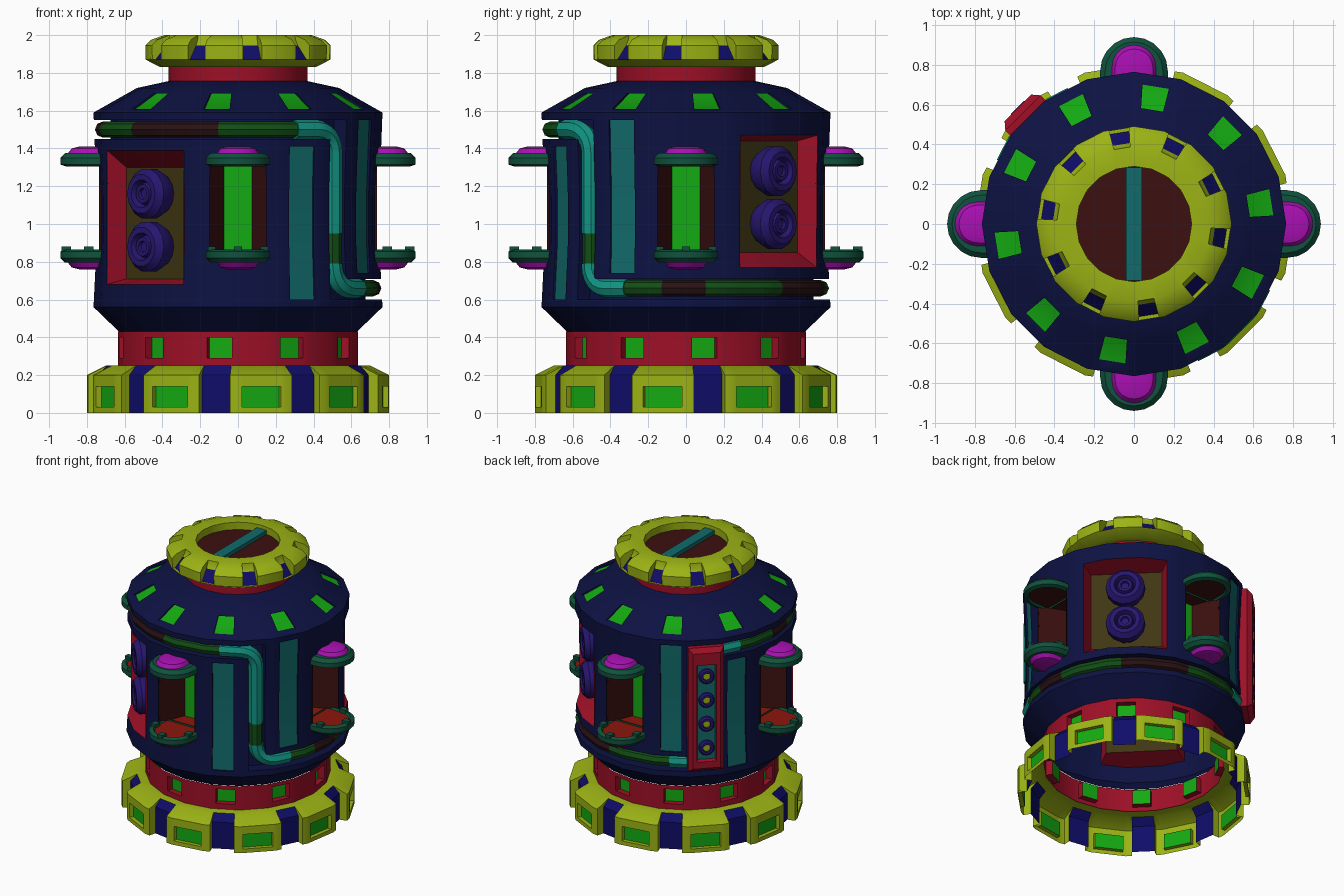
import bpy, bmesh
from math import sin, cos, radians, pi

if "Cube" in bpy.data.objects:
    bpy.data.objects.remove(bpy.data.objects["Cube"])

COL = dict(yellow=(.33, .45, .007), red=(.34, .005, .02), navy=(.004, .006, .055), blue=(.005, .004, .14),
           green=(.007, .4, .006), teal=(.006, .145, .145), brown=(.045, .005, .005), pine=(.005, .085, .047),
           magenta=(.4, .005, .45), olive=(.05, .037, .006), aqua=(.006, .3, .23), moss=(.006, .075, .008),
           umber=(.022, .006, .007), violet=(.02, .008, .16), scarlet=(.26, .008, .004))
NAMES = list(COL)
MATS = []
for key, c in COL.items():
    m = bpy.data.materials.new(key)
    m.diffuse_color = (*c, 1)
    m.use_nodes = True
    m.node_tree.nodes["Principled BSDF"].inputs["Base Color"].default_value = m.diffuse_color
    MATS.append(m)


def finish(name, bm):
    """Orient faces outward, make the object, shade smooth by angle."""
    bmesh.ops.recalc_face_normals(bm, faces=bm.faces[:])
    s = 0
    for f in bm.faces:
        c = f.calc_center_median()
        s += f.calc_area() * (f.normal.x * c.x + f.normal.y * c.y + .05 * f.normal.z * c.z)
    if s < 0:
        bmesh.ops.reverse_faces(bm, faces=bm.faces[:])
    me = bpy.data.meshes.new(name)
    for m in MATS:
        me.materials.append(m)
    bm.to_mesh(me)
    bm.free()
    ob = bpy.data.objects.new(name, me)
    bpy.context.collection.objects.link(ob)
    bpy.ops.object.select_all(action='DESELECT')
    ob.select_set(True)
    bpy.context.view_layer.objects.active = ob
    bpy.ops.object.shade_smooth_by_angle(angle=radians(30))


def face(bm, vs, mat):
    vs = list(dict.fromkeys(vs))
    if len(vs) > 2 and not bm.faces.get(vs):
        bm.faces.new(vs).material_index = NAMES.index(mat)


def P(a, r, z):
    """Point on a 20-sided polygon of corner radius r."""
    k = r * cos(radians(9)) / cos(radians(a % 18 - 9))
    return (k * cos(radians(a)), k * sin(radians(a)), z)


def W(az, u, d, z):
    """Point in a frame facing outward at azimuth az."""
    a = radians(az)
    return (d * cos(a) - u * sin(a), d * sin(a) + u * cos(a), z)


def near(a, centres, half):
    return any(abs((a - c + 180) % 360 - 180) < half for c in centres)


def angles(*groups):
    s = {18.0 * k for k in range(20)}
    for centres, half in groups:
        s |= {round((c + h) % 360, 3) for c in centres for h in (-half, half)}
    return sorted(s)


def lathe(name, rows, angs, cell):
    """Turned shell whose cells can be recessed, recoloured or left open."""
    bm, cache, n = bmesh.new(), {}, len(angs)

    def V(j, i, c):
        k = (j % n, i, round(c[0](rows[i][0]), 4))
        if k not in cache:
            cache[k] = bm.verts.new(P(angs[j % n], k[2], rows[i][1]))
        return cache[k]
    C = [[cell((angs[j] + (angs[(j + 1) % n] - angs[j]) % 360 / 2) % 360, (p[1] + q[1]) / 2)
          for j in range(n)] for p, q in zip(rows, rows[1:])]
    for i in range(len(C)):
        for j in range(n):
            c = C[i][j]
            if not c:
                continue
            face(bm, [V(j, i, c), V(j + 1, i, c), V(j + 1, i + 1, c), V(j, i + 1, c)], c[1])
            e = C[i][(j + 1) % n]
            if e:
                m = max(c, e, key=lambda q: q[0](rows[i][0]) + q[0](rows[i + 1][0]))[1]
                face(bm, [V(j + 1, i, c), V(j + 1, i, e), V(j + 1, i + 1, e), V(j + 1, i + 1, c)], m)
            e = C[i + 1][j] if i + 1 < len(C) else None
            if e:
                m = max(c, e, key=lambda q: q[0](rows[i + 1][0]))[1]
                face(bm, [V(j, i + 1, c), V(j + 1, i + 1, c), V(j + 1, i + 1, e), V(j, i + 1, e)], m)
    finish(name, bm)


def loft(name, loops, mats, cap=None, cap0=None):
    """Bridge closed loops of points, one material per band."""
    bm = bmesh.new()
    L = [[bm.verts.new(p) for p in lp] for lp in loops]
    n = len(L[0])
    for A, B, m in zip(L, L[1:], mats):
        for k in range(n):
            face(bm, [A[k], A[(k + 1) % n], B[(k + 1) % n], B[k]], m)
    if cap:
        face(bm, L[-1], cap)
    if cap0:
        face(bm, L[0][::-1], cap0)
    finish(name, bm)


def rect(az, w, z0, z1, d):
    return [W(az, -w, d, z0), W(az, w, d, z0), W(az, w, d, z1), W(az, -w, d, z1)]


def knob(name, az, z, prof, mats, cap, n=14):
    loft(name, [[W(az, r * cos(2 * pi * k / n), d, z + r * sin(2 * pi * k / n)) for k in range(n)]
                for r, d in prof], mats, cap)


keep = lambda r: r
sink = lambda d: (lambda r: r - d)
limit = lambda R: (lambda r: min(r, R))
notch = lambda r: .47 if r == .489 else .41 if r == .491 else min(r, .395)
ODD, EVEN = [9 + 36 * k for k in range(10)], [27 + 36 * k for k in range(10)]
SIDES = [0, 90, 180, 270]

# foot ring with blue gaps and green insets
lathe('foot_ring', [(.8, 0), (.8, .03), (.8, .14), (.8, .2), (.7, .25), (.62, .25)],
      angles((ODD, 6), (EVEN, 7.5)),
      lambda a, z: (limit(.745), 'blue') if near(a, ODD, 6) and z < .24 else
      (sink(.03), 'green') if near(a, EVEN, 7.5) and .03 < z < .14 else (keep, 'yellow'))

# lower collar with windows
lathe('lower_collar', [(.635, .25), (.635, .29), (.635, .4), (.635, .43)], angles((ODD, 6)),
      lambda a, z: (sink(.045), 'green') if near(a, ODD, 6) and .29 < z < .4 else (keep, 'red'))

# main body: shoulder windows, pipe channel, inlaid strips, openings
PROF = [(.63, .43), (.765, .56), (.748, .9), (.748, 1.15), (.765, 1.59), (.535, 1.72), (.365, 1.757)]


def body_r(z):
    for (r0, z0), (r1, z1) in zip(PROF, PROF[1:]):
        if z <= z1:
            return r0 + (r1 - r0) * (z - z0) / (z1 - z0)


def body_cell(a, z):
    if (near(a, SIDES, 11.5) and .85 < z < 1.33 or near(a, [45], 22.5) and .77 < z < 1.47
            or near(a, [225], 22.5) and .68 < z < 1.39):
        return None
    if (near(a, [225], 94.5) and 1.45 < z < 1.55 or near(a, [45], 94.5) and .6 < z < .71
            or near(a, [135, 315], 4.5) and .6 < z < 1.55):
        return limit(.675), 'navy'
    if (near(a, [297, 153], 5.6) and .6 < z < 1.41 or near(a, [333, 117], 5.6) and .74 < z < 1.55):
        return sink(.012), 'teal'
    if near(a, ODD, 5.5) and 1.61 < z < 1.69:
        return sink(.022), 'green'
    return keep, 'navy'


zs = sorted({z for _, z in PROF} | {.6, .68, .71, .74, .77, .85, 1.33, 1.39, 1.41, 1.45, 1.47, 1.55, 1.61, 1.69})
lathe('main_body', [(body_r(z), z) for z in zs],
      angles((ODD, 5.5), (SIDES, 11.5), ([297, 153, 333, 117], 5.6), ([45, 225], 22.5), ([135, 315], 4.5)), body_cell)

# upper collar, notched top ring, lid and cross bar
lathe('upper_collar', [(.367, 1.755), (.367, 1.83)], angles(), lambda a, z: (keep, 'red'))
lathe('top_ring', [(.36, 1.83), (.41, 1.83), (.489, 1.87), (.491, 1.945), (.46, 1.975), (.39, 2), (.29, 2), (.29, 1.94)],
      angles((EVEN, 6)),
      lambda a, z: (notch, 'blue' if z < 1.95 else 'yellow') if near(a, EVEN, 6) and 1.87 < z < 1.995
      and z != 1.97 else (keep, 'yellow'))
loft('lid', [[P(18 * k, .29, 1.945) for k in range(20)]], [], 'brown')
loft('lid_bar', [[(x, y, z) for x, y in ((-.04, -.285), (.04, -.285), (.04, .285), (-.04, .285))]
                 for z in (1.945, 1.975)], ['teal'], 'teal')


# side pods: alcove, upper cap, lower tray
def stadium(az, w, R, z, back=.66):
    arc = [W(az, -w * cos(pi * k / 10), R - w + w * sin(pi * k / 10), z) for k in range(11)]
    return [W(az, -w, back, z)] + arc + [W(az, w, back, z)]


POD = [(.13, .9, 1.317), (.14, .91, 1.305), (.17, .94, 1.315), (.17, .94, 1.35), (.145, .915, 1.375),
       (.11, .9, 1.375), (.095, .88, 1.4), (.06, .84, 1.41)]
for az in SIDES:
    bm = bmesh.new()
    pts = [(-.152, .735), (-.075, .53), (.075, .53), (.152, .735)]
    cols = [[bm.verts.new(W(az, u, d, z)) for z in (.851, 1.319)] for u, d in pts]
    for A, B, m in zip(cols, cols[1:], ('brown', 'green', 'brown')):
        face(bm, [A[0], B[0], B[1], A[1]], m)
    for k, m in enumerate(('scarlet', 'brown')):
        face(bm, [c[k] for c in cols], m)
    finish('pod_alcove', bm)
    bands = ['pine'] * 5 + ['magenta'] * 2
    loft('pod_cap', [stadium(az, *p) for p in POD], bands, 'magenta', 'brown')
    loft('pod_tray', [stadium(az, w, R, 2.17 - z) for w, R, z in POD], bands, 'magenta', 'scarlet')
    for u, d in ((-.14, .79), (.14, .79), (0, .91)):
        loft('tray_lug', [[W(az, u + x, d + y, z) for x, y in ((-.02, -.025), (.02, -.025), (.02, .025), (-.02, .025))]
                          for z in (.83, .88)], ['pine'], 'pine')

# recessed gauge bays with two knobs each
for az, z0, z1, i0, i1, zk in ((225, .68, 1.39, .71, 1.3, (.88, 1.16)), (45, .77, 1.47, .85, 1.44, (1.0, 1.28))):
    A, U = (-22.5, -9, 9, 22.5), (-.245, -.1, .1, .245)
    outer = [P(az + a, body_r(z0), z0) for a in A] + [P(az + a, body_r(z1), z1) for a in A[::-1]]
    inner = [W(az, u, .59, i0) for u in U] + [W(az, u, .59, i1) for u in U[::-1]]
    loft('gauge_bay', [outer, inner], ['red'], 'olive')
    for z in zk:
        knob('gauge', az, z, [(.11, .59), (.135, .64), (.135, .69), (.105, .725), (.075, .725), (.06, .69),
                              (.05, .715), (.03, .715), (.025, .7)], ['violet'] * 8, 'violet')

# indicator panel with four lamps
loft('indicator_panel', [rect(135, *q) for q in ((.125, .62, 1.55, .7), (.125, .62, 1.55, .79), (.095, .65, 1.52, .825),
                                                 (.068, .7, 1.43, .825), (.062, .71, 1.42, .8))], ['red'] * 4, 'teal')
for z in (.8, .98, 1.16, 1.34):
    knob('lamp', 135, z, [(.055, .8), (.055, .82), (.045, .83), (.028, .83), (.025, .815)],
         ['violet'] * 4, 'yellow', 12)


# pipe run, colour by section
def pipe(name, path, rad, mat):
    cu = bpy.data.curves.new(name, 'CURVE')
    cu.dimensions, cu.bevel_depth, cu.bevel_resolution, cu.use_fill_caps = '3D', rad, 2, True
    sp = cu.splines.new('POLY')
    sp.points.add(len(path) - 1)
    for p, (a, z) in zip(sp.points, path):
        p.co = (*P(a, .718, z), 1)
    tmp = bpy.data.objects.new(name + '_path', cu)
    bpy.context.collection.objects.link(tmp)
    me = bpy.data.meshes.new_from_object(tmp.evaluated_get(bpy.context.evaluated_depsgraph_get()))
    bpy.data.objects.remove(tmp)
    bm = bmesh.new()
    bm.from_mesh(me)
    for f in bm.faces:
        f.material_index = NAMES.index(mat)
    finish(name, bm)


def run(stops, z, mats):
    for a, b, m in zip(stops, stops[1:], mats):
        n = max(1, round(abs(b - a) / 4))
        pipe('pipe_' + m, [(a + (b - a) * k / n, z) for k in range(n + 1)], .043, m)


run([-65, -98, -139, -167, -182, -205], 1.5, ['moss', 'umber', 'moss', 'umber', 'moss'])
run([-26, -10, 8, 43, 80, 116], .66, ['moss', 'umber', 'moss', 'umber', 'moss'])
T = [pi / 2 * k / 6 for k in range(7)]
for flip in (False, True):
    g = lambda path: [(90 - a, z) if flip else (a, z) for a, z in path]
    pipe('upper_elbow', g([(-65, 1.5)] + [(-55 + 10 * sin(t), 1.38 + .12 * cos(t)) for t in T] + [(-45, .95)]), .052, 'aqua')
    pipe('pipe_drop', g([(-45, .95), (-45, .78)]), .047, 'moss')
    pipe('lower_elbow', g([(-45, .79)] + [(-35 - 10 * cos(t), .78 - .12 * sin(t)) for t in T] + [(-26, .66)]), .052, 'aqua')
